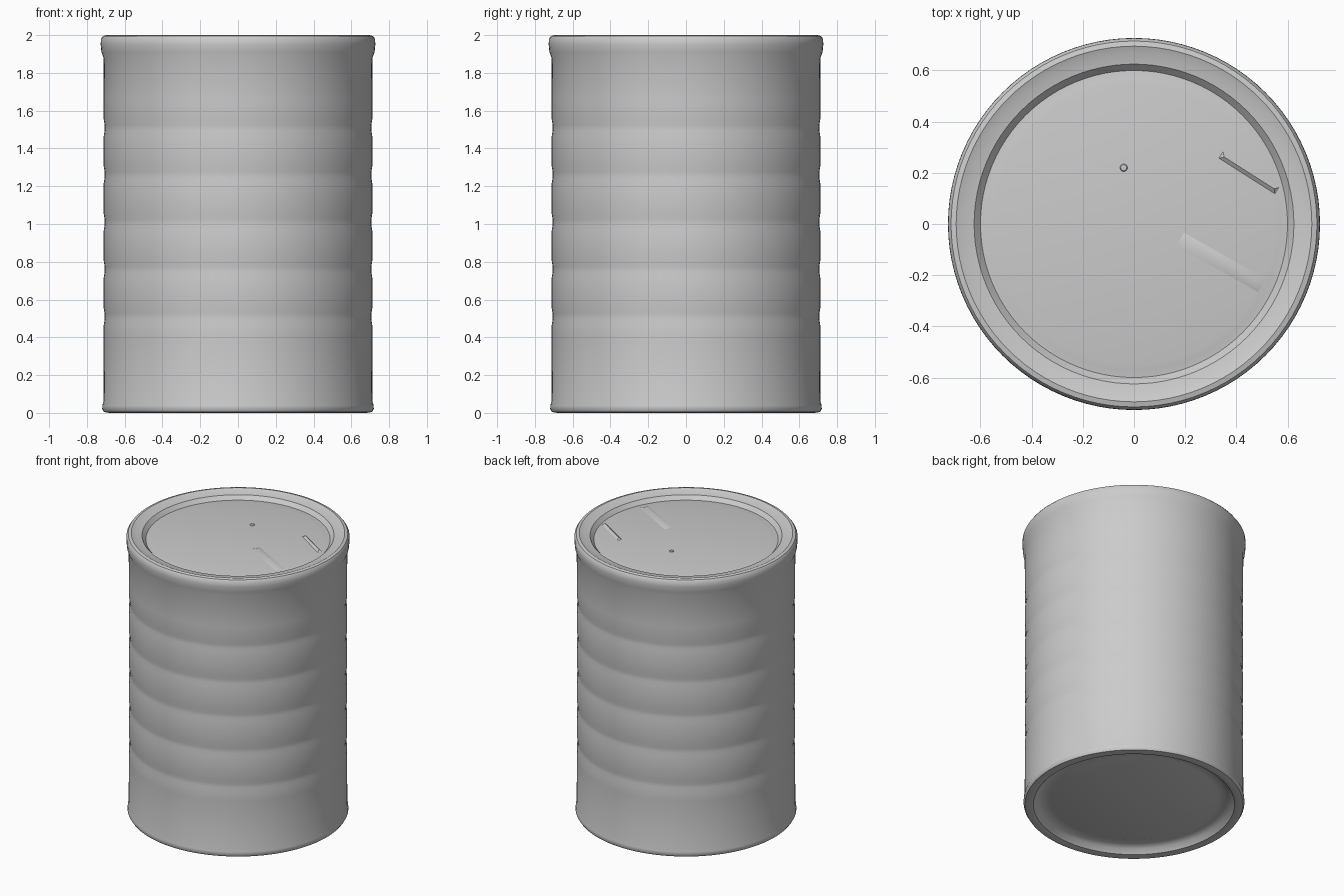
import bpy, bmesh, math
from mathutils import Vector

cube = bpy.data.objects.get("Cube")
if cube:
    bpy.data.objects.remove(cube, do_unlink=True)

metal = bpy.data.materials.new("plain_grey_metal")
metal.use_nodes = True
GREY = (0.6, 0.6, 0.6, 1)
metal.diffuse_color = GREY
metal.node_tree.nodes["Principled BSDF"].inputs["Base Color"].default_value = GREY


def finish(name, bm):
    bmesh.ops.recalc_face_normals(bm, faces=bm.faces)
    mesh = bpy.data.meshes.new(name)
    bm.to_mesh(mesh)
    bm.free()
    mesh.materials.append(metal)
    obj = bpy.data.objects.new(name, mesh)
    bpy.context.collection.objects.link(obj)
    bpy.ops.object.select_all(action='DESELECT')
    obj.select_set(True)
    bpy.context.view_layer.objects.active = obj
    bpy.ops.object.shade_smooth_by_angle(angle=math.radians(35))
    return obj


def lathe(name, profile, sides=96):
    bm = bmesh.new()
    verts = [bm.verts.new((r, 0, z)) for r, z in profile]
    edges = [bm.edges.new(pair) for pair in zip(verts, verts[1:])]
    bmesh.ops.spin(bm, geom=verts + edges, axis=(0, 0, 1), cent=(0, 0, 0),
                   angle=math.tau, steps=sides)
    bmesh.ops.remove_doubles(bm, verts=bm.verts, dist=0.0005)
    return finish(name, bm)


# Wall with five shallow pressed grooves
wall = [(0.712, 0.06), (0.711, 0.4)]
for i in range(5):
    z = 0.51 + 0.25 * i
    wall += [(0.711, z - 0.045), (0.706, z - 0.015),
             (0.706, z + 0.015), (0.711, z + 0.045)]
wall += [(0.711, 1.65), (0.712, 1.88)]

# Bottom: recessed disc, step ring and rolled edge
bottom = [(0, 0.04), (0.52, 0.04), (0.55, 0.05), (0.6, 0.05), (0.63, 0.035),
          (0.655, 0.005), (0.68, 0), (0.71, 0.005), (0.719, 0.02), (0.718, 0.04)]

# Top: rolled rim, sloping ledge, step down to the lid
top = [(0.723, 1.91), (0.727, 1.95), (0.726, 1.98), (0.715, 1.995), (0.695, 2.0),
       (0.67, 1.99), (0.625, 1.982), (0.60, 1.955), (0.57, 1.958), (0.55, 1.962),
       (0, 1.962)]
lathe("can_body", bottom + wall + top)


# Low pressed creases on the lid around the opening tab
def crease(name, start, end, width):
    a, b = Vector((*start, 1.962)), Vector((*end, 1.962))
    along = (b - a).normalized()
    side = Vector((-along.y, along.x, 0)) * width
    peak = Vector((0, 0, 0.012))
    bm = bmesh.new()
    for p in (a, a + side, a - side, b, b + side, b - side,
              a + along * width + peak, b - along * width + peak):
        bm.verts.new(p)
    bmesh.ops.convex_hull(bm, input=bm.verts)
    return finish(name, bm)


crease("tab_crease_front", (0.18, -0.06), (0.50, -0.24), 0.03)
crease("tab_crease_back", (0.34, 0.27), (0.56, 0.13), 0.015)

# Small lid dimple bump
lathe("lid_rivet", [(0.016, 1.96), (0.012, 1.968), (0, 1.97)], 12).location = (-0.04, 0.22, 0)
